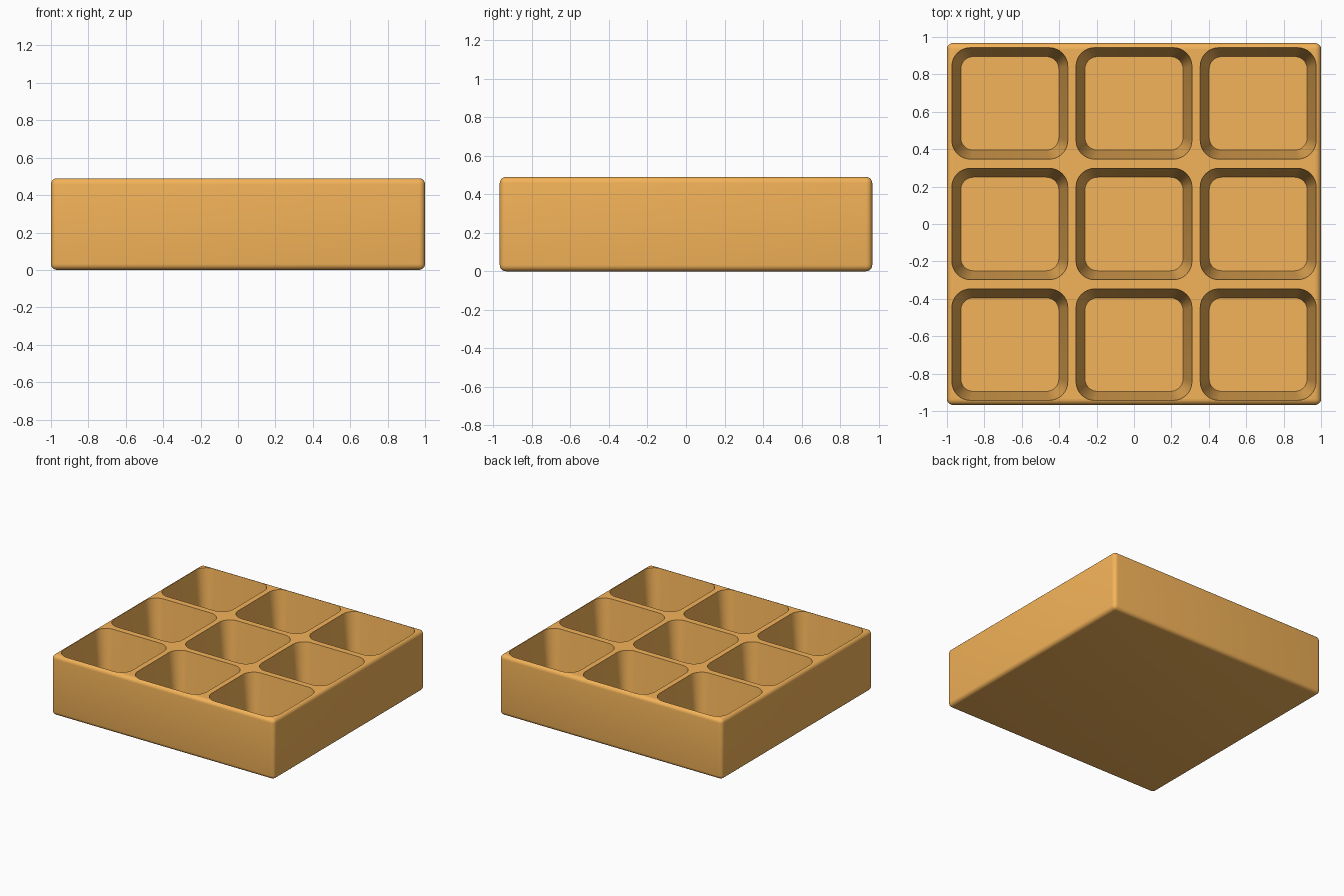
import bpy, bmesh, math

if "Cube" in bpy.data.objects:
    bpy.data.objects.remove(bpy.data.objects["Cube"])

W, D, H = 2.0, 1.935, 0.49      # outer size
FLOOR = 0.05                    # tray floor thickness
TAPER = 0.048                   # pocket wall inset from rim to floor
TOP = H + 0.04                  # cutters poke out above the rim


def rounded_rect(cx, cy, hx, hy, r, seg=8):
    pts = []
    for i, (sx, sy) in enumerate([(1, 1), (-1, 1), (-1, -1), (1, -1)]):
        for k in range(seg + 1):
            a = math.pi / 2 * (i + k / seg)
            pts.append((cx + sx * (hx - r) + r * math.cos(a),
                        cy + sy * (hy - r) + r * math.sin(a)))
    return pts


def add_pocket(bm, cx, cy, hx, hy, r):
    # tapered rounded-rectangle plug; sizes are given at the rim height
    rings = []
    for z in (FLOOR, TOP):
        d = TAPER * (z - H) / (H - FLOOR)
        rings.append([bm.verts.new((x, y, z)) for x, y in
                      rounded_rect(cx, cy, hx + d, hy + d, r + d * 0.7)])
    low, high = rings
    n = len(low)
    bm.faces.new(low[::-1])
    bm.faces.new(high)
    for i in range(n):
        j = (i + 1) % n
        bm.faces.new((low[i], low[j], high[j], high[i]))


def to_object(bm, name):
    me = bpy.data.meshes.new(name)
    bm.to_mesh(me)
    bm.free()
    ob = bpy.data.objects.new(name, me)
    bpy.context.collection.objects.link(ob)
    return ob


# tray block with rounded edges
bm = bmesh.new()
bmesh.ops.create_cube(bm, size=1)
for v in bm.verts:
    v.co = (v.co.x * W, v.co.y * D, (v.co.z + 0.5) * H)
bmesh.ops.bevel(bm, geom=bm.edges[:], offset=0.032, segments=5,
                profile=0.5, affect='EDGES')
tray = to_object(bm, "tray")

# three by three grid of pockets
bm = bmesh.new()
for i in (-1, 0, 1):
    for j in (-1, 0, 1):
        add_pocket(bm, i * 0.664, j * 0.645, 0.31, 0.298, 0.1)
cutter = to_object(bm, "pocket_cutter")
cutter.hide_render = True

cut = tray.modifiers.new("pockets", 'BOOLEAN')
cut.operation = 'DIFFERENCE'
cut.solver = 'EXACT'
cut.object = cutter

bpy.context.view_layer.objects.active = tray
tray.select_set(True)
bpy.ops.object.modifier_apply(modifier=cut.name)
bpy.data.objects.remove(cutter)
bpy.ops.object.shade_smooth_by_angle(angle=math.radians(30))

# orange finish
mat = bpy.data.materials.new("orange")
mat.diffuse_color = (0.9, 0.45, 0.1, 1)
mat.use_nodes = True
mat.node_tree.nodes["Principled BSDF"].inputs["Base Color"].default_value = mat.diffuse_color
tray.data.materials.append(mat)
